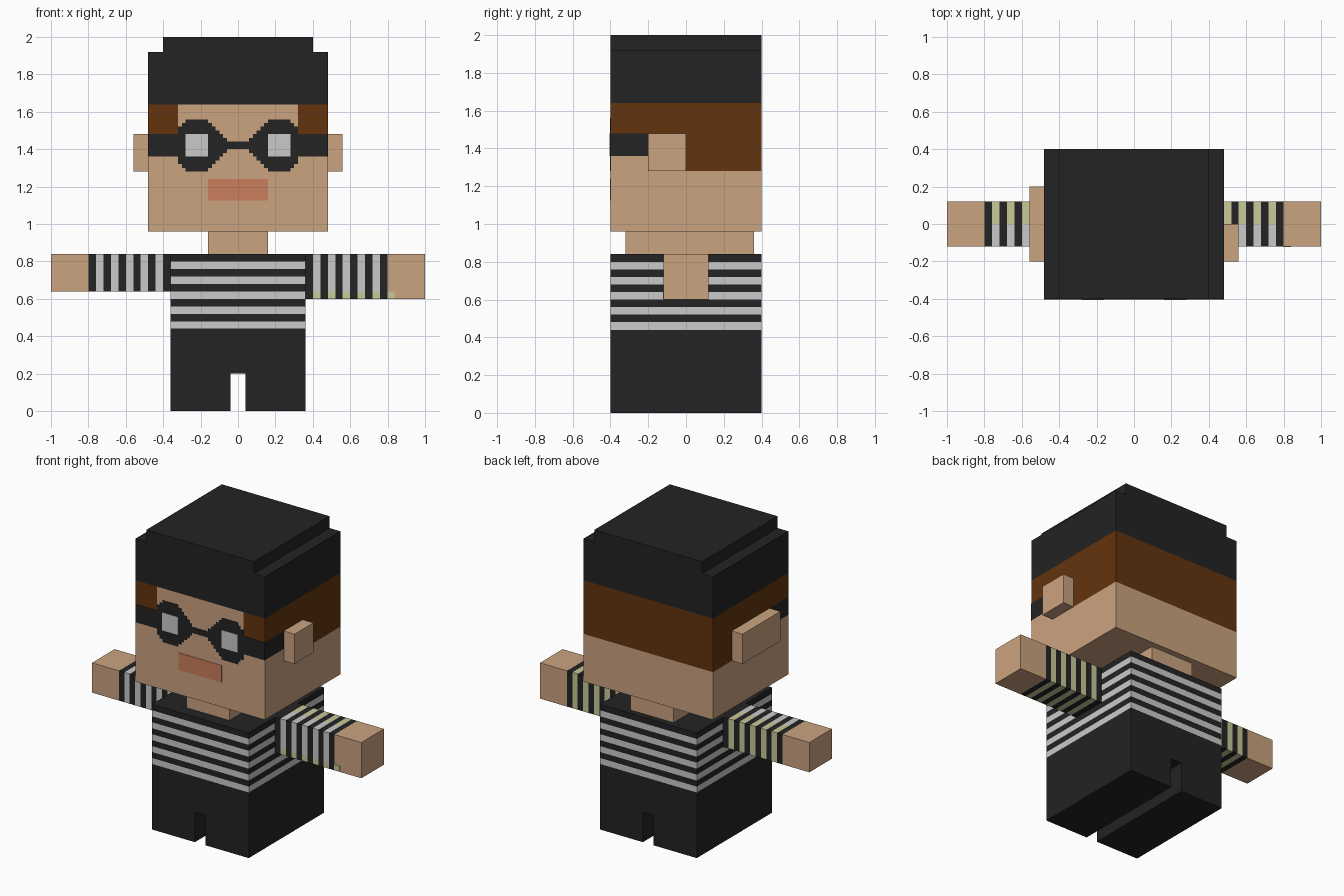
import bpy
import bmesh
from mathutils import Vector

if "Cube" in bpy.data.objects:
    bpy.data.objects.remove(bpy.data.objects["Cube"])


def material(name, rgb):
    mat = bpy.data.materials.new(name)
    lin = [((c / 255 + 0.055) / 1.055) ** 2.4 for c in rgb]
    mat.diffuse_color = (*lin, 1)
    mat.use_nodes = True
    mat.node_tree.nodes["Principled BSDF"].inputs["Base Color"].default_value = mat.diffuse_color
    return mat


MATS = [material("skin", (203, 163, 128)), material("black", (35, 35, 35)),
        material("brown hair", (99, 52, 14)), material("light grey", (202, 202, 202)),
        material("pale yellow", (200, 200, 152)), material("lip pink", (203, 126, 92))]
SKIN, BLACK, BROWN, LIGHT, YELLOW, LIP = range(6)


def add_box(bm, lo, hi):
    verts = bmesh.ops.create_cube(bm, size=1)["verts"]
    for v in verts:
        v.co = Vector([lo[i] + (v.co[i] + 0.5) * (hi[i] - lo[i]) for i in range(3)])


def finish(name, bm, rule):
    """Colour each face with rule(centre, normal) and make the object."""
    bmesh.ops.recalc_face_normals(bm, faces=bm.faces)
    bm.normal_update()
    for f in bm.faces:
        f.material_index = rule(f.calc_center_median(), f.normal) if callable(rule) else rule
    mesh = bpy.data.meshes.new(name)
    bm.to_mesh(mesh)
    bm.free()
    for m in MATS:
        mesh.materials.append(m)
    obj = bpy.data.objects.new(name, mesh)
    bpy.context.collection.objects.link(obj)
    return obj


def box(name, lo, hi, rule, cuts=()):
    """Box sliced at (axis, position) planes."""
    bm = bmesh.new()
    add_box(bm, lo, hi)
    for axis, pos in cuts:
        normal = Vector((0, 0, 0))
        normal[axis] = 1
        bmesh.ops.bisect_plane(bm, geom=bm.verts[:] + bm.edges[:] + bm.faces[:],
                               plane_co=normal * pos, plane_no=normal)
    return finish(name, bm, rule)


# Head: cap on top, hair around the sides and back, glasses strap on the sides
def head_rule(c, n):
    if c.z > 1.64:
        return BLACK
    if n.z < -0.5 or c.z < 1.28:
        return SKIN
    if n.y < -0.5:
        return BROWN if c.z > 1.48 and abs(c.x) > 0.32 else SKIN
    if n.y > 0.5 or c.z > 1.48 or c.y > 0:
        return BROWN
    return BLACK if c.z > 1.36 and c.y < -0.2 else SKIN


box("head", (-0.48, -0.4, 0.96), (0.48, 0.4, 1.92), head_rule,
    [(2, 1.28), (2, 1.36), (2, 1.48), (2, 1.64), (0, -0.32), (0, 0.32), (1, -0.2), (1, 0)])
box("cap_top", (-0.4, -0.4, 1.92), (0.4, 0.4, 2.0), BLACK)
box("right_ear", (0.48, -0.2, 1.28), (0.56, 0, 1.48), SKIN)
box("left_ear", (-0.56, -0.2, 1.28), (-0.48, 0.2, 1.48), SKIN)
box("neck", (-0.16, -0.32, 0.84), (0.16, 0.36, 0.96), SKIN)

# Glasses: stepped strips (half height, inner x, outer x) around z = 1.42
bm = bmesh.new()
previous = 0
for h, inner, outer in [(0.02, 0, 0.48), (0.04, 0.06, 0.48), (0.06, 0.08, 0.48),
                        (0.08, 0.10, 0.32), (0.10, 0.12, 0.32), (0.12, 0.14, 0.30),
                        (0.14, 0.16, 0.28)]:
    for sx in (-1, 1):
        for sz in (-1, 1):
            x = sorted((sx * inner, sx * outer))
            z = sorted((1.42 + sz * previous, 1.42 + sz * h))
            add_box(bm, (x[0], -0.403, z[0]), (x[1], -0.4, z[1]))
    previous = h
finish("glasses_frame", bm, BLACK)
for side, x in (("left", -0.22), ("right", 0.22)):
    box(side + "_lens", (x - 0.06, -0.406, 1.36), (x + 0.06, -0.4, 1.48), LIGHT)
box("mouth", (-0.16, -0.403, 1.125), (0.16, -0.4, 1.24), LIP)


# Torso with striped shirt
def shirt_rule(c, n):
    if abs(n.z) > 0.5:
        return BLACK
    return LIGHT if int((0.84 - c.z) / 0.04) % 2 else BLACK


box("shirt", (-0.36, -0.4, 0.44), (0.36, 0.4, 0.84), shirt_rule,
    [(2, 0.44 + 0.04 * i) for i in range(1, 10)])

# Trousers: hips and two legs with a gap between
box("hips", (-0.36, -0.4, 0.2), (0.36, 0.4, 0.44), BLACK)
box("left_leg", (-0.36, -0.4, 0), (-0.04, 0.4, 0.2), BLACK)
box("right_leg", (0.04, -0.4, 0), (0.36, 0.4, 0.2), BLACK)


# Sleeves striped along their length, yellowed on the back and underside
def sleeve_rule(c, n):
    if abs(n.x) > 0.5 or int((0.8 - abs(c.x)) / 0.04) % 2 == 0:
        return BLACK
    stained = n.y > 0.5 or n.z < -0.5 or (n.z > 0.5 and c.y > 0)
    return YELLOW if stained or c.z < 0.64 else LIGHT


for side, s, bottom in (("left", -1, 0.64), ("right", 1, 0.60)):
    x0, x1 = sorted((s * 0.36, s * 0.8))
    box(side + "_sleeve", (x0, -0.12, bottom), (x1, 0.12, 0.84), sleeve_rule,
        [(0, s * (0.36 + 0.04 * i)) for i in range(1, 11)] + [(1, 0), (2, 0.64)])
    x0, x1 = sorted((s * 0.8, s * 1.0))
    box(side + "_hand", (x0, -0.12, bottom), (x1, 0.12, 0.84), SKIN)
box("cuff_spot", (0.8, -0.123, 0.602), (0.84, -0.12, 0.64), YELLOW)
